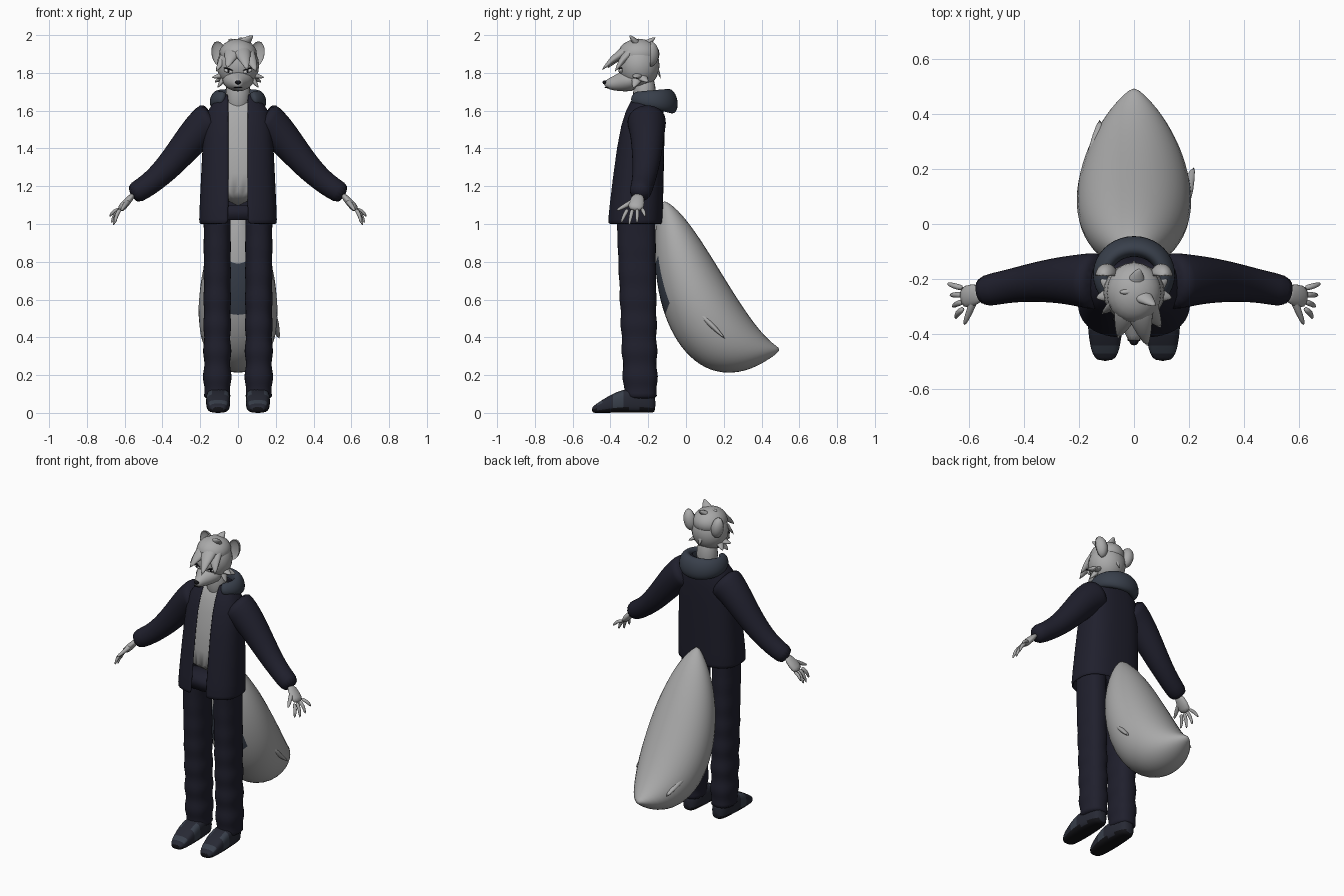
import bpy, bmesh, math
from mathutils import Vector, Matrix
from mathutils.geometry import interpolate_bezier

cube = bpy.data.objects.get("Cube")
if cube:
    bpy.data.objects.remove(cube)


def material(name, red, green, blue):
    mat = bpy.data.materials.new(name)
    mat.use_nodes = True
    colour = (red, green, blue, 1)
    mat.diffuse_color = colour
    mat.node_tree.nodes["Principled BSDF"].inputs["Base Color"].default_value = colour
    return mat


FUR = material("grey fur", .4, .4, .4)
NAVY = material("navy cloth", .014, .014, .026)
SLATE = material("slate cloth", .04, .05, .07)
SHOE = material("shoe blue", .02, .022, .034)
BLACK = material("black", .006, .006, .008)
WHITE = material("eye white", .6, .6, .6)


def finish(name, bm, materials, mirror=False, smooth=True, thickness=0):
    bmesh.ops.recalc_face_normals(bm, faces=bm.faces)
    mesh = bpy.data.meshes.new(name)
    bm.to_mesh(mesh)
    bm.free()
    for mat in materials:
        mesh.materials.append(mat)
    mesh.shade_smooth()
    obj = bpy.data.objects.new(name, mesh)
    bpy.context.collection.objects.link(obj)
    if mirror:
        obj.modifiers.new("mirror", 'MIRROR')
    if thickness:
        solid = obj.modifiers.new("thickness", 'SOLIDIFY')
        solid.thickness, solid.offset = thickness, 0
    if smooth:
        obj.modifiers.new("smooth", 'SUBSURF').levels = 1
        obj.modifiers["smooth"].render_levels = 1
    return obj


def power(value, exponent):
    return math.copysign(abs(value) ** exponent, value)


def loft(name, rings, materials, sides=16, square=1, gap=0, **options):
    """Skin rings of (centre, half axis, half axis); a gap leaves the front open."""
    bm, rows = bmesh.new(), []
    steps = sides - 1 if gap else sides
    for centre, across, along in rings:
        start = math.asin((gap / across.length) ** (1 / square))
        row = []
        for i in range(sides):
            angle = start + (math.tau - 2 * start) * i / steps
            point = centre + across * power(math.sin(angle), square)
            row.append(bm.verts.new(point - along * power(math.cos(angle), square)))
        rows.append(row)
    for low, high in zip(rows, rows[1:]):
        for i in range(steps):
            j = (i + 1) % sides
            bm.faces.new((low[i], low[j], high[j], high[i]))
    if not gap:
        bm.faces.new(rows[0])
        bm.faces.new(rows[-1])
    return finish(name, bm, materials, **options)


def stack(name, rows, mat, x=0, **options):
    """Level rings of height, depth position, half width and half depth."""
    rings = [(Vector((x, y, z)), Vector((wide, 0, 0)), Vector((0, deep, 0)))
             for z, y, wide, deep in rows]
    return loft(name, rings, [mat], **options)


def tube(name, points, radii, flatness=1, reference=(1, 0, 0), **options):
    """Round or flattened limb along a path."""
    rings, last = [], len(points) - 1
    for i, (point, radius) in enumerate(zip(points, radii)):
        tangent = (points[min(i + 1, last)] - points[max(i - 1, 0)]).normalized()
        across = Vector(reference) - tangent * tangent.dot(Vector(reference))
        across.normalize()
        rings.append((point, across * radius, tangent.cross(across) * radius * flatness))
    return loft(name, rings, options.pop("materials", [FUR]), **options)


def curve(steps, *corners):
    return interpolate_bezier(*[Vector(corner) for corner in corners], steps)


def ball(name, centre, size, mat, tilt=0, cupped=False, mirror=False):
    bm = bmesh.new()
    bmesh.ops.create_uvsphere(bm, u_segments=20, v_segments=12, radius=1)
    for vert in bm.verts:
        if cupped and vert.co.y < 0:
            vert.co.y *= -.4
    turn = Matrix.Rotation(tilt, 4, 'Y')
    bm.transform(Matrix.Translation(centre) @ turn @ Matrix.Diagonal((*size, 1)))
    return finish(name, bm, [mat], mirror=mirror, smooth=False)


# Open jacket over a shirt, hips and neck
body = [(1, -.27, .2, .14), (1.03, -.27, .2, .14), (1.45, -.24, .18, .12),
        (1.6, -.22, .17, .1), (1.69, -.21, .08, .06)]
inset = .025
stack("jacket", body, NAVY, sides=33, square=.75, gap=.05, thickness=.014)
stack("shirt", [(max(z, 1.1) - inset / 2, y, wide - inset, deep - inset)
                for z, y, wide, deep in body[1:]], FUR, sides=24, square=.75)
stack("hips", [(z, -.26, .165, .12) for z in (1.02, 1.1)], NAVY, square=.75, smooth=False)
ball("neck", (0, -.22, 1.69), (.065, .06, .13), FUR)

# Hood lying round the neck, deepest at the back
hood, hood_steps = [], 16
for i in range(hood_steps + 1):
    angle = math.radians(-55 + 290 * i / hood_steps)
    out = Vector((math.cos(angle), math.sin(angle), 0))
    back = (1 + out.y) / 2
    centre = Vector((out.x * .12, out.y * .11 - .19, 1.67 - .02 * back))
    upright = Vector((0, 0, .03 + .04 * back)) - out * .01
    hood.append((centre, out * (.025 + .015 * back), upright))
loft("hood", hood, [SLATE], sides=10)

# Sleeves narrowing to a raised cuff
steps = 10
arm = curve(steps, (.12, -.21, 1.56), (.25, -.2, 1.5), (.35, -.2, 1.25), (.57, -.25, 1.15))
radii = [.11 - .06 * i / (steps - 1) for i in range(steps)]
radii[-2:] = [.06, .058]
tube("sleeve", arm, radii, reference=(0, 1, 0), materials=[NAVY], mirror=True)

# Hands with fanned fingers
wrist, knuckles = Vector((.55, -.25, 1.16)), Vector((.63, -.27, 1.07))
tube("palm", [wrist, wrist.lerp(knuckles, .5), knuckles], [.03, .045, .045], .5,
     reference=(0, 1, 0), sides=10, mirror=True)
for i, finger in enumerate(("index", "middle", "ring", "little")):
    root = knuckles + Vector((-.01, .024 * (i - 1.5), .01))
    tip = Vector((.65 + .01 * i, .043 * i - .345, .99 + .012 * (i - 1) ** 2))
    bend = root.lerp(tip, .5) + Vector((.01, 0, .01))
    tube(finger + "_finger", [root, bend, tip], [.012, .012, .006],
         reference=(0, 1, 0), sides=8, mirror=True)
thumb_tip = Vector((.62, -.37, 1.07))
thumb_root = wrist.lerp(knuckles, .3)
tube("thumb", [thumb_root, thumb_root.lerp(thumb_tip, .6), thumb_tip], [.018, .014, .007],
     sides=8, mirror=True)

# Trouser legs, with folds growing towards the ankle
folds, leg = 28, []
for i in range(folds + 1):
    down = i / folds
    fold = .007 * down * math.sin(i * 1.6)
    leg.append((1.05 - .98 * down, -.265 + .025 * down, .073 + fold, .105 - .015 * down + fold))
stack("trouser_leg", leg, NAVY, x=.11, square=.85, mirror=True)

# Shoes with slate side and toe panels and a black sole
shoe_rings, shoe_steps = [], 12
for i in range(shoe_steps + 1):
    back = i / shoe_steps
    half_height = (.03 + .1 * math.sin(back * 2.4)) / 2
    half_width = .03 + .035 * math.sin(math.pi * back) ** .5
    shoe_rings.append((Vector((.105, back * .34 - .5, half_height)),
                       Vector((half_width, 0, 0)), Vector((0, 0, half_height))))
shoe = loft("shoe", shoe_rings, [SHOE, SLATE, BLACK], square=.6, mirror=True)
for face in shoe.data.polygons:
    x, y, z = face.center
    side_panel = -.4 < y < -.32 and abs(x - .105) > .03
    toe_panel = -.47 < y < -.44 and z > .04
    if z < .02:
        face.material_index = 2
    elif side_panel or toe_panel:
        face.material_index = 1

# Bushy tail between an upper and a lower edge, with a slate band underneath
steps = 17
upper = curve(steps, (0, -.13, 1.13), (0, .05, 1.1), (0, .3, .45), (0, .5, .34))
lower = curve(steps, (0, -.16, 1), (0, -.22, .4), (0, .1, 0), (0, .49, .32))
tail_rings = []
for i, (top, bottom) in enumerate(zip(upper, lower)):
    half_width = max(.01, .215 * abs(math.sin(math.pi * i / (steps - 1))) ** .7)
    tail_rings.append(((top + bottom) / 2, Vector((half_width, 0, 0)), (top - bottom) / 2))
tail = loft("tail", tail_rings, [FUR, SLATE])
for face in tail.data.polygons:
    if .52 < face.center.z < .82 and face.normal.y < -.3 and abs(face.center.x) < .1:
        face.material_index = 1


def tuft(name, root, tip, width, lift=Vector(), **options):
    """Pointed lock of fur."""
    bend = root.lerp(tip, .5) + lift
    tube(name, [root, bend, tip], [width, width * .8, .004], .6, sides=10, **options)


tuft("right_tail_tuft", Vector((-.13, .15, .5)), Vector((-.125, .385, .36)), .06)
tuft("left_tail_tuft", Vector((.16, .05, .55)), Vector((.22, .21, .39)), .04)

# Head, muzzle and face
ball("skull", (0, -.25, 1.84), (.112, .11, .122), FUR)
muzzle = [(-.25, 1.765, .1, .065), (-.33, 1.76, .075, .06), (-.38, 1.745, .04, .04),
          (-.435, 1.74, .02, .02)]
loft("muzzle", [(Vector((0, y, z)), Vector((wide, 0, 0)), Vector((0, 0, tall)))
                for y, z, wide, tall in muzzle], [FUR])
ball("nose", (0, -.43, 1.75), (.016, .012, .011), BLACK)
ball("mouth", (0, -.42, 1.722), (.024, .012, .003), BLACK)
ball("eye", (.05, -.345, 1.81), (.026, .01, .011), WHITE, tilt=-.3, mirror=True)
ball("eyelid", (.05, -.346, 1.82), (.03, .012, .004), BLACK, tilt=-.3, mirror=True)
ball("pupil", (.05, -.354, 1.81), (.006, .003, .008), BLACK, mirror=True)
ball("ear", (.1, -.19, 1.9), (.04, .046, .068), FUR, tilt=.2, cupped=True, mirror=True)

# Cheek fluff
cheek = Vector((.06, -.25, 1.79))
for place, tip in {"upper": (.14, -.27, 1.775), "front": (.11, -.28, 1.72),
                   "rear": (.125, -.2, 1.75)}.items():
    tuft(place + "_cheek_tuft", cheek, Vector(tip), .035, reference=(0, 1, 0), mirror=True)

# Hair: a cap with locks that arch from the crown and fall to their tips
ball("hair_cap", (0, -.25, 1.9), (.1, .11, .08), FUR)
crown = Vector((0, -.24, 1.93))
locks = {"centre_fringe": (.05, -.45, 1.81), "right_fringe": (-.06, -.42, 1.82),
         "left_fringe": (.1, -.38, 1.8), "temple": (-.12, -.33, 1.8),
         "top": (.08, -.3, 2), "side_top": (-.05, -.25, 1.98),
         "back_top": (.02, -.16, 1.99), "nape": (0, -.13, 1.76)}
for place, tip in locks.items():
    tip = Vector(tip)
    arch = Vector((0, 0, max(0, crown.z - tip.z) * .4))
    tuft(place + "_hair_lock", crown, tip, .065 if "fringe" in place else .045, arch)
